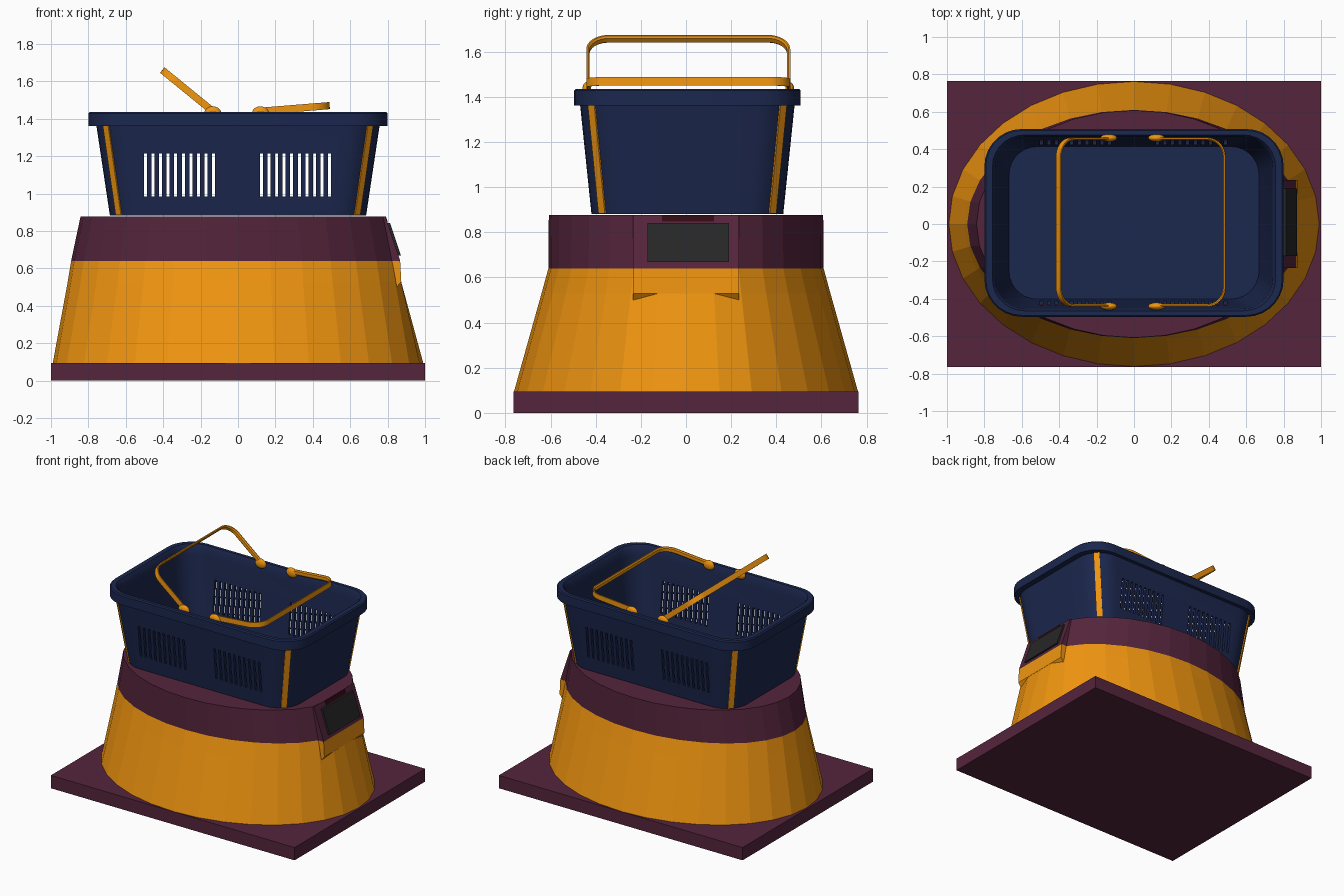
import bpy, bmesh, math
from mathutils import Vector

if "Cube" in bpy.data.objects:
    bpy.data.objects.remove(bpy.data.objects["Cube"])


def material(name, rgb):
    m = bpy.data.materials.new(name)
    m.diffuse_color = (*rgb, 1)
    m.use_nodes = True
    m.node_tree.nodes["Principled BSDF"].inputs["Base Color"].default_value = m.diffuse_color
    return m


ORANGE = material("orange", (0.87, 0.30, 0.005))
NAVY = material("navy", (0.011, 0.02, 0.075))
PURPLE = material("purple", (0.09, 0.018, 0.045))
BLACK = material("black", (0.02, 0.02, 0.02))
MAROON = material("maroon", (0.03, 0.003, 0.006))


def finish(name, bm, mat, smooth=False):
    bmesh.ops.recalc_face_normals(bm, faces=bm.faces)
    me = bpy.data.meshes.new(name)
    bm.to_mesh(me)
    bm.free()
    ob = bpy.data.objects.new(name, me)
    bpy.context.collection.objects.link(ob)
    if mat:
        me.materials.append(mat)
    if smooth:
        smooth_object(ob)
    return ob


def smooth_object(ob):
    bpy.ops.object.select_all(action='DESELECT')
    bpy.context.view_layer.objects.active = ob
    ob.select_set(True)
    bpy.ops.object.shade_smooth_by_angle(angle=math.radians(35))


def loft(name, rings, mat, smooth=False):
    """Skin a stack of equal-length point rings and cap both ends."""
    bm = bmesh.new()
    vs = [[bm.verts.new(p) for p in r] for r in rings]
    n = len(vs[0])
    for a, b in zip(vs, vs[1:]):
        for i in range(n):
            j = (i + 1) % n
            bm.faces.new((a[i], a[j], b[j], b[i]))
    bm.faces.new(vs[0])
    bm.faces.new(vs[-1])
    return finish(name, bm, mat, smooth)


def add_box(bm, lo, hi):
    r = bmesh.ops.create_cube(bm, size=1)
    for v in r["verts"]:
        v.co = [(a + b) / 2 + c * (b - a) for a, b, c in zip(lo, hi, v.co)]


def prism(name, profile, y0, y1, mat):
    """Extrude an xz profile along y."""
    return loft(name, [[(x, y, z) for x, z in profile] for y in (y0, y1)], mat)


def ellipse(rx, ry, z, clamp=9, n=32):
    pts = []
    for i in range(n):
        a = 2 * math.pi * i / n
        pts.append((min(rx * math.cos(a), clamp), ry * math.sin(a), z))
    return pts


# Base slab
bm = bmesh.new()
add_box(bm, (-1, -0.765, 0), (1, 0.765, 0.095))
finish("base_slab", bm, PURPLE)

# Faceted elliptical stand, flattened on the right for the panel
loft("stand_skirt", [ellipse(0.99, 0.762, 0.095), ellipse(0.91, 0.64, 0.53, 0.872),
                     ellipse(0.892, 0.61, 0.64, 0.865)], ORANGE)
loft("stand_band", [ellipse(0.892, 0.61, 0.64, 0.865),
                    ellipse(0.842, 0.608, 0.877, 0.787)], PURPLE)

# Panel housing, screen and slot
prism("panel_lower", [(0.6, 0.5), (0.85, 0.5), (0.873, 0.53), (0.867, 0.64), (0.6, 0.64)],
      -0.235, 0.235, ORANGE)
prism("panel_housing", [(0.6, 0.64), (0.867, 0.64), (0.788, 0.8765), (0.6, 0.8765)],
      -0.235, 0.235, PURPLE)


def on_panel(z0, z1, out):
    x = lambda z: 0.867 - (z - 0.64) * 0.079 / 0.2365
    return [(x(z0) - 0.03, z0), (x(z0) + out, z0), (x(z1) + out, z1), (x(z1) - 0.03, z1)]


prism("screen", on_panel(0.668, 0.842, 0.014), -0.17, 0.19, BLACK)
prism("panel_slot", on_panel(0.848, 0.876, 0.003), -0.107, 0.125, MAROON)

# Basket shell: rounded-rectangle rings up the outside, over the rim, down the inside
CY = 0.006


def rounded_rect(hx, hy, r, z, seg=7):
    pts = []
    for q, (sx, sy) in enumerate(((1, 1), (-1, 1), (-1, -1), (1, -1))):
        for k in range(seg + 1):
            a = math.pi / 2 * (q + k / seg)
            pts.append((sx * (hx - r) + r * math.cos(a),
                        CY + sy * (hy - r) + r * math.sin(a), z))
    return pts


basket = loft("basket", [rounded_rect(*s) for s in (
    (0.685, 0.425, 0.17, 0.882), (0.757, 0.475, 0.18, 1.362),
    (0.800, 0.502, 0.20, 1.362), (0.800, 0.502, 0.20, 1.428),
    (0.792, 0.494, 0.19, 1.436), (0.757, 0.470, 0.17, 1.436),
    (0.742, 0.460, 0.165, 1.415), (0.737, 0.455, 0.16, 1.362),
    (0.668, 0.408, 0.15, 0.90))], NAVY)

# Slots cut through both long walls
bm = bmesh.new()
for start in (-0.495, 0.125):
    for i in range(10):
        x = start + i * 0.0405
        add_box(bm, (x - 0.008, -0.7, 0.985), (x + 0.008, 0.7, 1.215))
cutter = finish("slot_cutter", bm, None)
cutter.hide_render = True
mod = basket.modifiers.new("slots", 'BOOLEAN')
mod.operation, mod.solver, mod.object = 'DIFFERENCE', 'EXACT', cutter
deps = bpy.context.evaluated_depsgraph_get()
cut_mesh = bpy.data.meshes.new_from_object(basket.evaluated_get(deps))
basket.modifiers.clear()
basket.data = cut_mesh
bpy.data.objects.remove(cutter)
smooth_object(basket)

# Corner strips lying on the rounded basket corners
for sx, side in ((-1, "left"), (1, "right")):
    for sy, end in ((-1, "front"), (1, "back")):
        out = Vector((sx, sy, 0)).normalized()
        tan = Vector((-out.y, out.x, 0))
        rings = []
        for hx, hy, r, z in ((0.685, 0.425, 0.17, 0.884), (0.757, 0.475, 0.18, 1.365)):
            c = Vector((sx * (hx - r), CY + sy * (hy - r), z)) + out * r
            rings.append([c + out * o + tan * t for o, t in
                          ((-0.006, -0.02), (0.007, -0.02), (0.007, 0.02), (-0.006, 0.02))])
        loft(f"corner_strip_{end}_{side}", rings, ORANGE)


# Carry handles: flat bands bent into a U, swung about their pivots
def handle(name, px, pz, dx, dz):
    d = Vector((dx, 0, dz)).normalized()
    length, half, r, seg = math.hypot(dx, dz), 0.452, 0.10, 8
    path = [(-half, 0.0, -1, 0)]
    for s0, a0 in ((-1, math.pi), (1, math.pi / 2)):
        for k in range(seg + 1):
            a = a0 - math.pi / 2 * k / seg
            c, s = math.cos(a), math.sin(a)
            path.append((s0 * (half - r) + r * c, length - r + r * s, c, s))
    path.append((half, 0.0, 1, 0))
    n = Vector((-d.z, 0, d.x))
    yax = Vector((0, 1, 0))
    w, t = 0.019, 0.007
    rings = []
    for u, v, nu, nv in path:
        c = Vector((px, 0.01, pz)) + yax * u + d * v
        o = yax * nu + d * nv
        rings.append([c + o * a + n * b for a, b in
                      ((0, -w), (0, w), (-t, w), (-2 * t, w * 0.6),
                       (-2 * t, -w * 0.6), (-t, -w))])
    loft(name, rings, ORANGE, True)
    # Pivot knobs
    for sy, end in ((-1, "front"), (1, "back")):
        bm = bmesh.new()
        bmesh.ops.create_uvsphere(bm, u_segments=16, v_segments=10, radius=1)
        for v in bm.verts:
            v.co = (px + v.co.x * 0.045, 0.01 + sy * 0.45 + v.co.y * 0.02,
                    pz - 0.01 + v.co.z * 0.036)
        finish(f"{name}_knob_{end}", bm, ORANGE, True)


handle("left_handle", -0.135, 1.44, -0.27, 0.22)
handle("right_handle", 0.12, 1.44, 0.37, 0.03)
